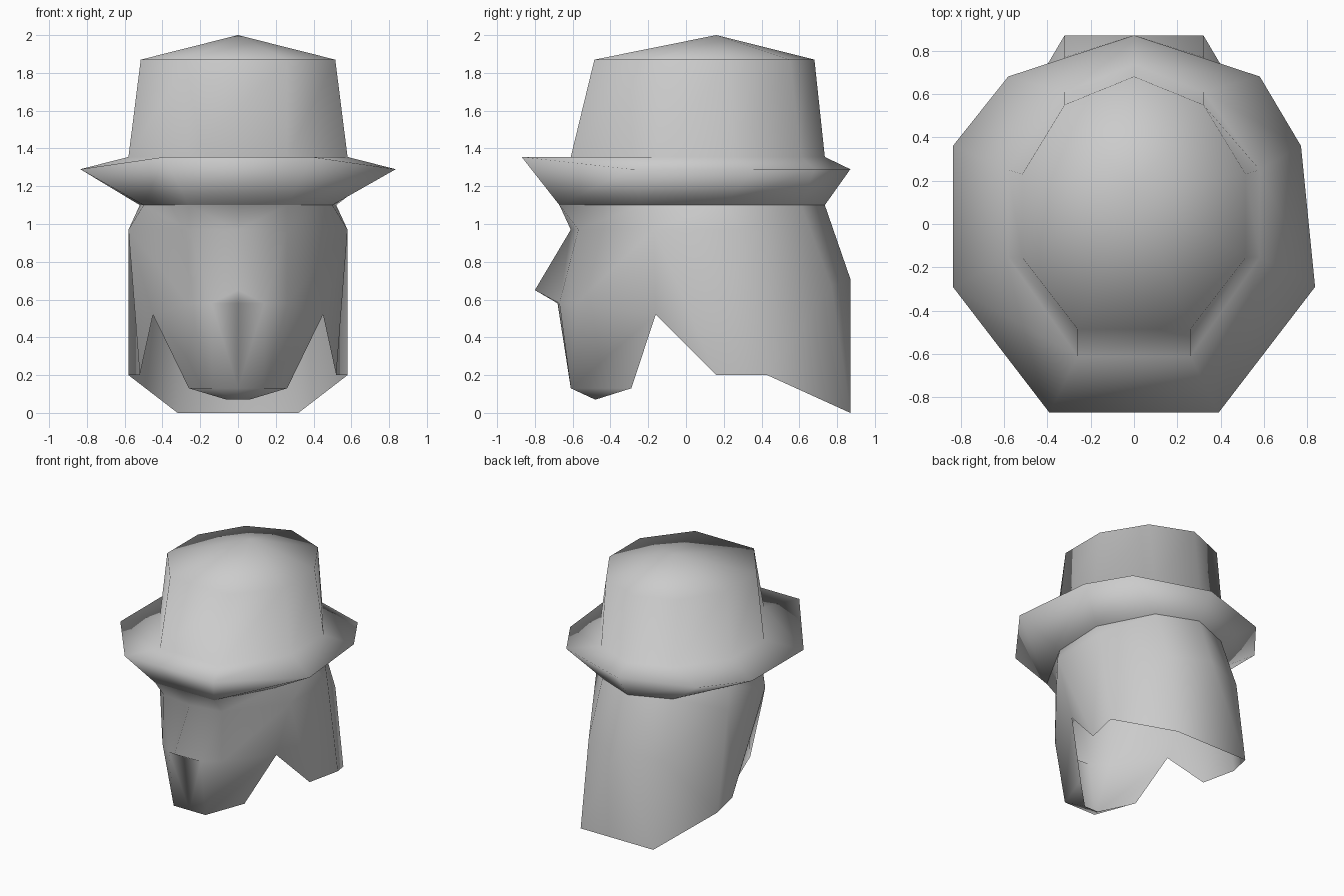
import bpy, bmesh

if "Cube" in bpy.data.objects:
    bpy.data.objects.remove(bpy.data.objects["Cube"], do_unlink=True)

grey = bpy.data.materials.new("plain_grey")
grey.use_nodes = True
COLOUR = (0.6, 0.6, 0.6, 1)
grey.diffuse_color = COLOUR
grey.node_tree.nodes["Principled BSDF"].inputs["Base Color"].default_value = COLOUR


def smooth_object(name, bm):
    """Turn a bmesh into a smooth grey object."""
    bmesh.ops.recalc_face_normals(bm, faces=bm.faces)
    mesh = bpy.data.meshes.new(name)
    bm.to_mesh(mesh)
    bm.free()
    mesh.materials.append(grey)
    mesh.shade_smooth()
    obj = bpy.data.objects.new(name, mesh)
    bpy.context.collection.objects.link(obj)
    return obj


# Hat: nine-sided rings given from back to front on one side, lofted downwards
top = [(0, .68), (.32, .55), (.515, .23), (.515, -.155), (.26, -.485)]
base = [(0, .735), (.32, .61), (.58, .25), (.58, -.155), (.26, -.61)]
rim = [(0, .87), (.58, .68), (.835, .36), (.835, -.29), (.39, -.87)]
band = [(0, .735), (.31, .61), (.52, .2), (.5, -.24), (.26, -.67)]

bm = bmesh.new()
rings = []
for half, z in ((top, 1.87), (base, 1.355), (rim, 1.29), (band, 1.1)):
    full = half + [(-x, y) for x, y in reversed(half[1:])]
    rings.append([bm.verts.new((x, y, z)) for x, y in full])
for v in rings[2][4:6]:
    v.co.z = 1.355         # raised front of the brim
rings[2][2].co.x = .77     # dent in the left of the brim
for upper, lower in zip(rings, rings[1:]):
    for i in range(len(upper)):
        bm.faces.new((upper[i - 1], upper[i], lower[i], lower[i - 1]))
apex = bm.verts.new((0, .16, 2))
for i in range(len(rings[0])):
    bm.faces.new((apex, rings[0][i], rings[0][i - 1]))
smooth_object("hat", bm)

# Head: mirrored open shell with a nose, a jaw and a long neck flap
points = {
    "top_back": (0, .735, 1.1), "top_corner": (.31, .61, 1.1),
    "top_rear": (.52, .2, 1.1), "top_side": (.5, -.24, 1.1),
    "top_brow": (.26, -.67, 1.1), "top_front": (0, -.67, 1.1),
    "back": (0, .87, .71), "corner": (.32, .77, .67),
    "rear": (.58, .3, .97), "temple": (.58, -.17, .97),
    "brow": (.26, -.57, .97), "bridge": (0, -.61, .97),
    "nape": (0, .87, 0), "nape_corner": (.32, .87, 0),
    "flap": (.58, .43, .2), "flap_front": (.52, .16, .2),
    "notch": (.45, -.16, .52), "cheek": (.26, -.58, .58),
    "nostril": (.14, -.67, .58), "lip": (0, -.68, .58), "tip": (0, -.8, .65),
    "jaw": (.26, -.29, .13), "chin": (.14, -.61, .13), "chin_front": (0, -.61, .13),
    "chin_low": (.06, -.48, .07), "chin_base": (0, -.48, .07),
}
panels = [
    # skull
    ("top_back", "top_corner", "corner", "back"),
    ("top_corner", "top_rear", "rear", "corner"),
    ("top_rear", "top_side", "temple", "rear"),
    ("top_side", "top_brow", "brow", "temple"),
    ("top_brow", "top_front", "bridge", "brow"),
    # neck flap
    ("back", "corner", "nape_corner", "nape"),
    ("corner", "rear", "flap", "nape_corner"),
    ("rear", "temple", "flap_front", "flap"),
    ("temple", "notch", "flap_front"),
    # face and nose
    ("temple", "brow", "cheek", "notch"),
    ("brow", "bridge", "nostril", "cheek"),
    ("bridge", "tip", "nostril"),
    ("tip", "lip", "nostril"),
    # jaw and chin
    ("notch", "cheek", "chin", "jaw"),
    ("cheek", "nostril", "chin"),
    ("nostril", "lip", "chin_front", "chin"),
    ("jaw", "chin", "chin_low"),
    ("chin", "chin_front", "chin_base", "chin_low"),
]
bm = bmesh.new()
verts = {name: bm.verts.new(co) for name, co in points.items()}
for panel in panels:
    bm.faces.new([verts[name] for name in panel])
smooth_object("head", bm).modifiers.new("mirror", 'MIRROR')
